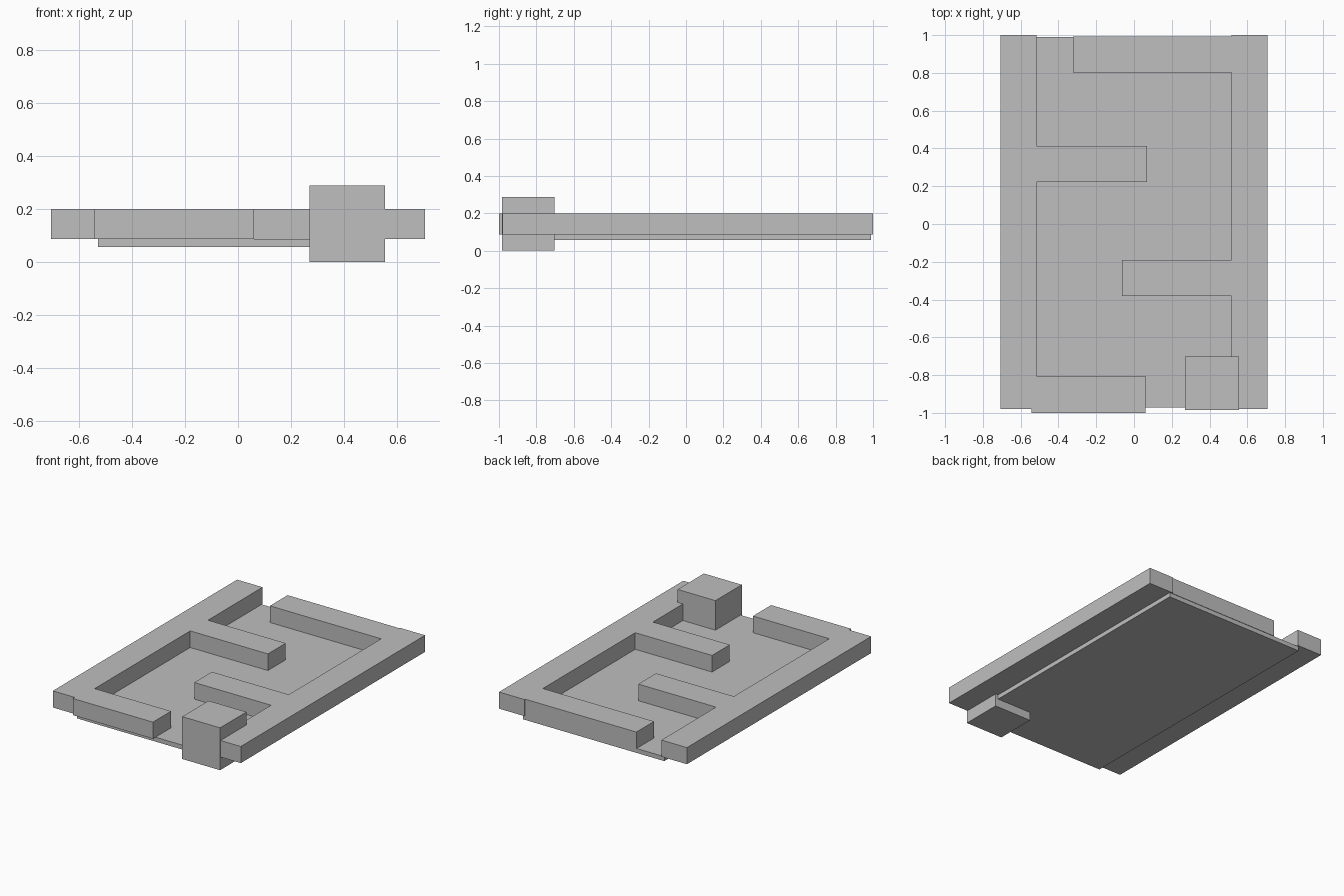
import bpy
import bmesh
from mathutils import Vector

cube = bpy.data.objects.get("Cube")
if cube:
    bpy.data.objects.remove(cube, do_unlink=True)

grey = bpy.data.materials.new("plain grey")
grey.use_nodes = True
colour = (0.52, 0.52, 0.52, 1)
grey.diffuse_color = colour
grey.node_tree.nodes["Principled BSDF"].inputs["Base Color"].default_value = colour


def box(name, x, y, z):
    """Box spanning the given (low, high) range on each axis."""
    bm = bmesh.new()
    bmesh.ops.create_cube(bm, size=1)
    for v in bm.verts:
        v.co = Vector((b - a) * c + (a + b) / 2 for c, (a, b) in zip(v.co, (x, y, z)))
    mesh = bpy.data.meshes.new(name)
    bm.to_mesh(mesh)
    bm.free()
    mesh.materials.append(grey)
    obj = bpy.data.objects.new(name, mesh)
    bpy.context.collection.objects.link(obj)
    return obj


WALL = (0.087, 0.2)   # height range of all the maze walls
INNER, OUTER = 0.515, 0.707

# Floor slab under the walls
box("floor", (-0.53, 0.535), (-0.972, 0.99), (0.057, 0.087))

# Long side walls
box("right_side_wall", (-OUTER, -INNER), (-0.98, 1.0), WALL)
box("left_side_wall", (INNER, OUTER), (-0.98, 1.0), WALL)

# End walls, each leaving an opening
box("front_wall", (-0.543, 0.06), (-1.0, -0.805), WALL)
box("back_wall", (-0.322, INNER), (0.803, 0.993), WALL)

# Inner baffles
box("right_baffle", (-INNER, 0.07), (0.222, 0.413), WALL)
box("left_baffle", (-0.063, INNER), (-0.38, -0.19), WALL)

# Block standing at the front opening
box("entrance_block", (0.27, 0.555), (-0.985, -0.702), (0, 0.288))
